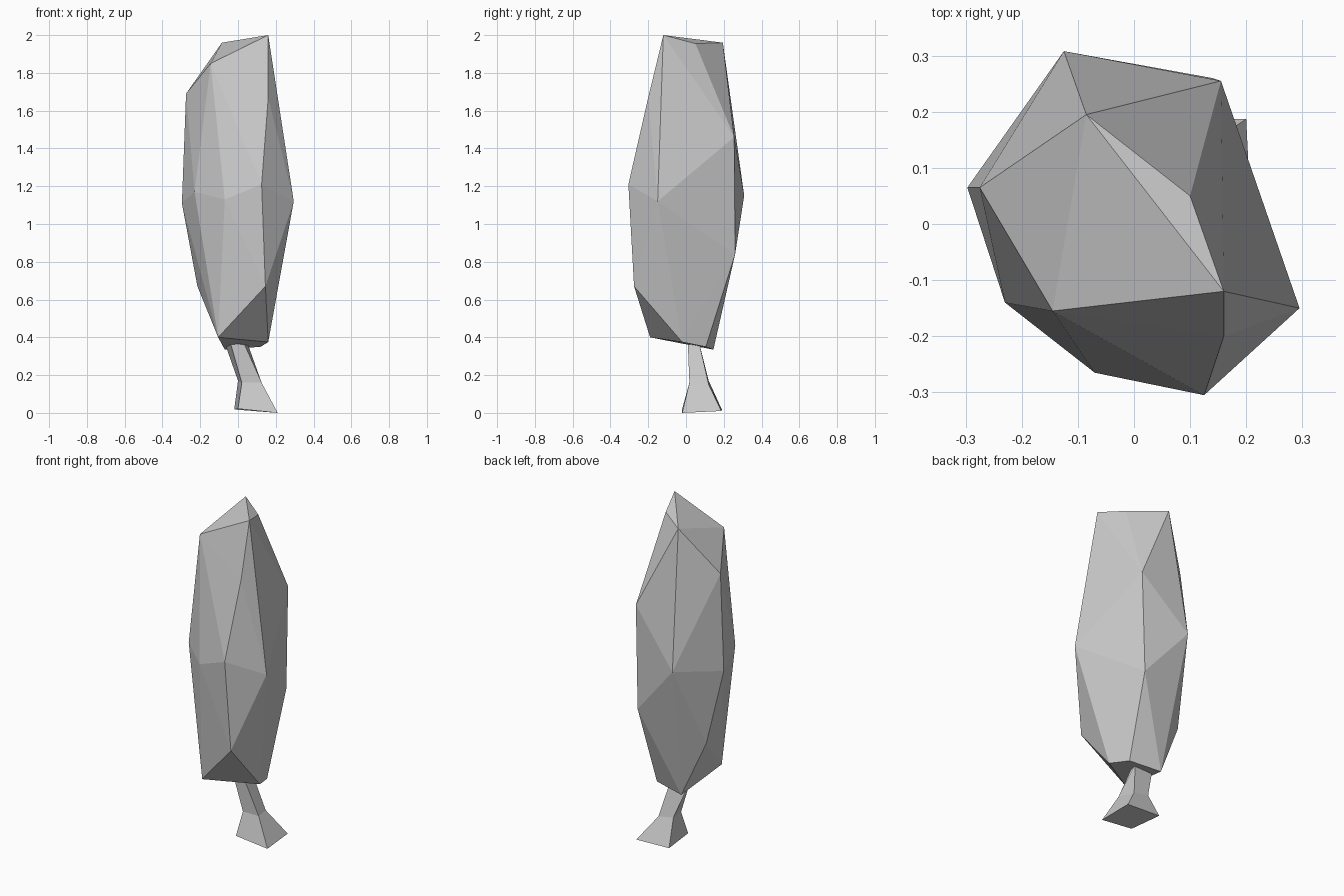
import bpy, bmesh


def finish(bm, name):
    bmesh.ops.recalc_face_normals(bm, faces=bm.faces)
    mesh = bpy.data.meshes.new(name)
    bm.to_mesh(mesh)
    bm.free()
    obj = bpy.data.objects.new(name, mesh)
    bpy.context.collection.objects.link(obj)
    return obj


# foliage: faceted hull over a few corner rings, top to bottom
crown_corners = [
    (0.16, -0.12, 2.0), (-0.085, 0.195, 1.96), (0.10, 0.05, 1.955),
    (-0.145, -0.155, 1.85), (-0.275, 0.065, 1.69), (0.16, -0.20, 1.67),
    (0.155, 0.255, 1.46),
    (0.125, -0.305, 1.21), (-0.23, -0.14, 1.17), (-0.125, 0.308, 1.15),
    (-0.07, -0.265, 1.13), (0.295, -0.15, 1.12), (-0.297, 0.065, 1.11),
    (0.14, 0.26, 0.84), (0.145, -0.275, 0.67), (-0.215, 0.115, 0.67),
    (-0.105, -0.19, 0.40), (0.16, -0.02, 0.375), (0.12, 0.105, 0.35),
    (-0.07, 0.145, 0.335),
]
bm = bmesh.new()
for co in crown_corners:
    bm.verts.new(co)
bmesh.ops.convex_hull(bm, input=bm.verts[:])
finish(bm, "foliage")

# trunk: crooked four-sided rings, flared at the base
trunk_rings = [
    [(0.0, -0.02, 0.022), (0.21, -0.02, 0.0), (0.20, 0.187, 0.01), (-0.02, 0.19, 0.018)],
    [(0.02, 0.018, 0.16), (0.125, 0.018, 0.16), (0.10, 0.12, 0.15), (0.0, 0.12, 0.17)],
    [(-0.04, 0.01, 0.37), (0.035, 0.01, 0.36), (0.05, 0.07, 0.37), (-0.07, 0.07, 0.37)],
]
bm = bmesh.new()
rings = [[bm.verts.new(co) for co in ring] for ring in trunk_rings]
for low, high in zip(rings, rings[1:]):
    for i in range(4):
        j = (i + 1) % 4
        bm.faces.new((low[i], low[j], high[j], high[i]))
bm.faces.new(rings[0][::-1])
bm.faces.new(rings[-1])
finish(bm, "trunk")
